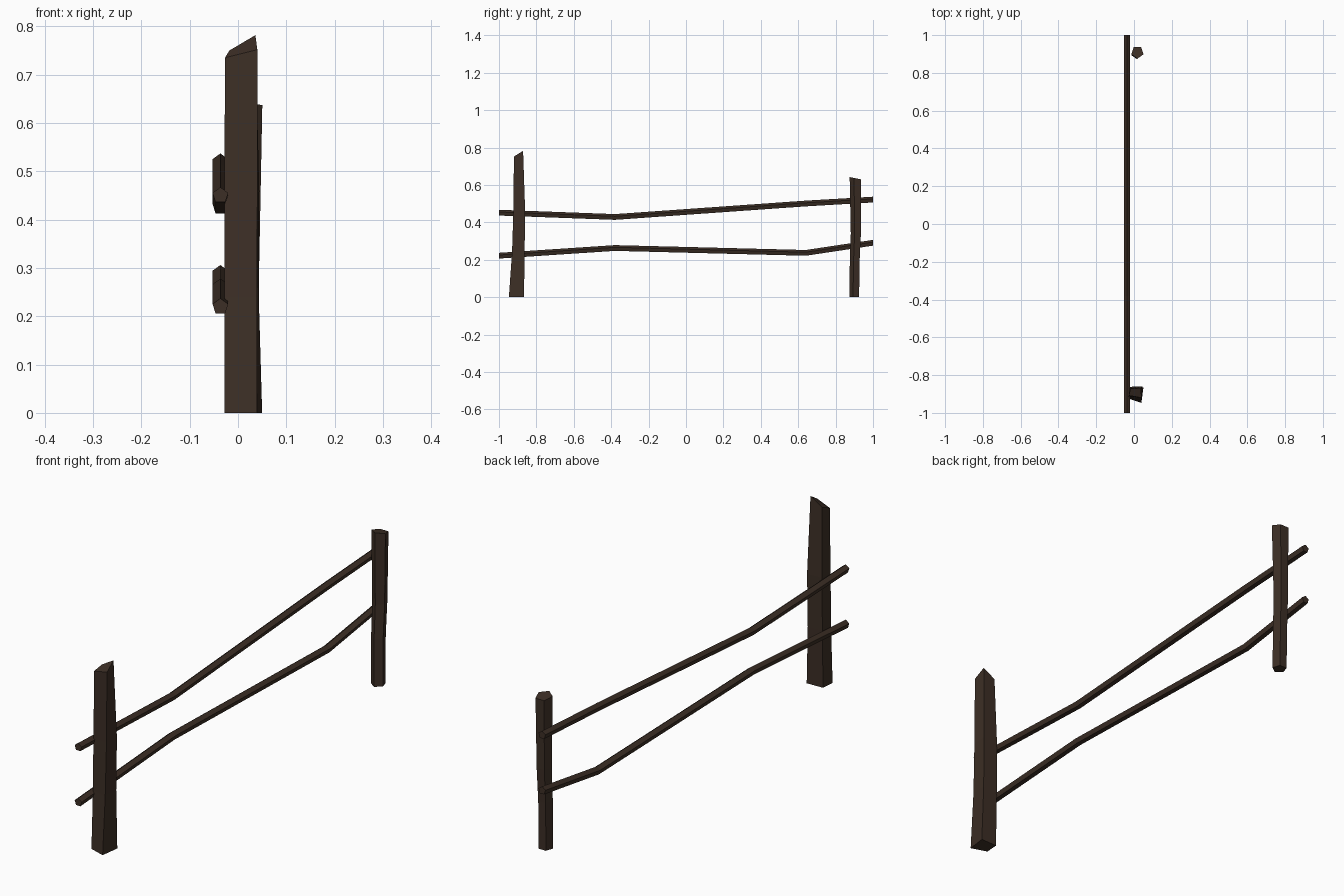
import bpy, bmesh, math

if "Cube" in bpy.data.objects:
    bpy.data.objects.remove(bpy.data.objects["Cube"])

wood = bpy.data.materials.new("dark brown wood")
wood.diffuse_color = (0.046, 0.028, 0.019, 1)
wood.use_nodes = True
wood.node_tree.nodes["Principled BSDF"].inputs["Base Color"].default_value = wood.diffuse_color


def loft(name, rings):
    """Skin a list of equal-sized point rings into a closed, flat-shaded solid."""
    bm = bmesh.new()
    loops = [[bm.verts.new(p) for p in ring] for ring in rings]
    n = len(loops[0])
    for a, b in zip(loops, loops[1:]):
        for i in range(n):
            j = (i + 1) % n
            bm.faces.new((a[i], a[j], b[j], b[i]))
    bm.faces.new(loops[0])
    bm.faces.new(loops[-1])
    bmesh.ops.recalc_face_normals(bm, faces=bm.faces)
    mesh = bpy.data.meshes.new(name)
    bm.to_mesh(mesh)
    bm.free()
    mesh.materials.append(wood)
    obj = bpy.data.objects.new(name, mesh)
    bpy.context.collection.objects.link(obj)
    return obj


def rail(name, path, x=-0.0365, r=0.017):
    """Five-sided rail with its ridge up, following (y, z) points."""
    angles = [math.radians(90 + 72 * i) for i in range(5)]
    loft(name, [[(x + r * math.cos(a), y, z + r * math.sin(a)) for a in angles]
                for y, z in path])


# Two crooked rails
rail("upper_rail", [(-1, 0.45), (-0.38, 0.427), (0.64, 0.499), (1, 0.52)])
rail("lower_rail", [(-1, 0.22), (-0.38, 0.261), (0.64, 0.235), (1, 0.289)])

# Tall four-sided post, flared at the foot and cut at a slant on top
loft("tall_post", [
    [(-0.028, -0.925, 0), (0.039, -0.947, 0), (0.05, -0.866, 0), (-0.024, -0.868, 0)],
    [(-0.028, -0.915, 0.24), (0.039, -0.93, 0.24), (0.043, -0.863, 0.24), (-0.024, -0.863, 0.24)],
    [(-0.028, -0.912, 0.46), (0.04, -0.923, 0.46), (0.044, -0.86, 0.46), (-0.024, -0.862, 0.46)],
    [(-0.027, -0.908, 0.735), (0.04, -0.92, 0.752), (0.036, -0.871, 0.782), (-0.018, -0.87, 0.75)],
])

# Short five-sided post: (z, x centre, y centre, radius, top tilt)
short_rings = []
for z, cx, cy, r, tilt in [(0, 0.015, 0.902, 0.029, 0), (0.2, 0.014, 0.905, 0.029, 0),
                           (0.34, 0.016, 0.911, 0.03, 0), (0.635, 0.018, 0.909, 0.034, -0.2)]:
    ring = []
    for i in range(5):
        a = math.radians(-90 + 72 * i)
        dy = r * math.sin(a)
        ring.append((cx + r * math.cos(a), cy + dy, z + tilt * dy))
    short_rings.append(ring)
loft("short_post", short_rings)
